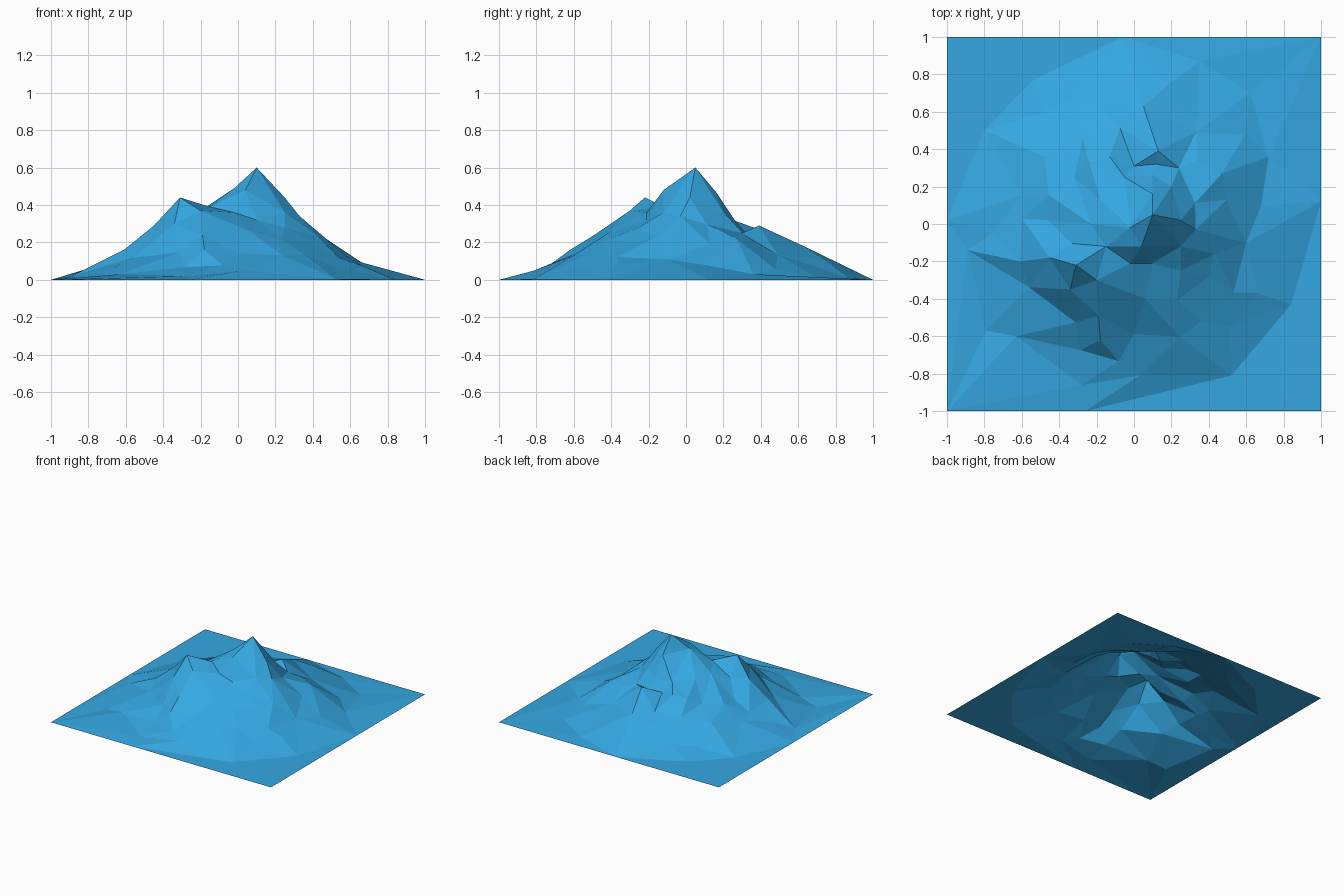
import bpy, bmesh, math, random
from mathutils import Vector
from mathutils.geometry import delaunay_2d_cdt

if "Cube" in bpy.data.objects:
    bpy.data.objects.remove(bpy.data.objects["Cube"])

random.seed(4)

# Foot of the mountain, where the slopes meet the flat sheet
foot = [(-1, .02, 0), (1, .12, 0), (-.26, -1, 0), (-.06, 1, 0), (-.54, .77, 0),
        (.35, .87, .01), (.62, .70, .01), (.72, .36, .03), (.84, -.43, 0),
        (.52, -.81, .005), (-.28, -.86, .02), (-.79, -.57, 0), (-.63, -.6, .03),
        (-.89, -.14, .02), (-.8, .5, 0)]

# Peaks, ridges and hollows
crags = [(.1, .05, .6), (-.31, -.22, .44), (.04, -.12, .48), (-.02, -.02, .49),
         (.1, .16, .47), (.25, .02, .44), (.33, -.03, .34), (.47, .27, .22),
         (-.15, -.12, .39), (-.23, 0, .35), (-.18, .13, .34), (-.32, .25, .22),
         (-.46, .02, .2), (-.05, .25, .32), (0, .31, .25), (-.13, .36, .28),
         (.13, .39, .29), (.34, .34, .22), (.1, -.21, .32), (-.02, -.21, .36),
         (.25, -.25, .28), (-.34, -.35, .3), (-.2, -.3, .37), (-.19, -.49, .24),
         (.06, -.4, .26), (-.45, -.18, .29), (-.61, -.2, .16), (.43, -.16, .23),
         (.6, -.1, .11), (.05, .63, .18), (-.18, -.62, .16), (.2, .2, .36),
         (.25, -.12, .36), (.12, .32, .25), (.1, .26, .32), (.24, .3, .25),
         (.03, -.81, .05), (.18, .74, .11), (.68, .1, .08)]

# General slope of the mountain by distance from its axis
profile = [(0, .5), (.3, .33), (.45, .235), (.6, .145), (.8, .05), (1, 0)]


def slope(r):
    for (r0, z0), (r1, z1) in zip(profile, profile[1:]):
        if r <= r1:
            return z0 + (z1 - z0) * (r - r0) / (r1 - r0)
    return 0


corners = [(x, y, 0) for x in (-1, 1) for y in (-1, 1)]
points = [Vector(p) for p in corners + foot + crags]

# Scatter facets over the remaining slopes
for radius, count in ((.38, 15), (.5, 18), (.62, 20), (.73, 16)):
    for i in range(count):
        a = math.tau * (i + random.uniform(-.3, .3)) / count
        r = radius + random.uniform(-.04, .04)
        p = Vector((r * math.cos(a), r * math.sin(a), slope(r) + random.uniform(-.015, .01)))
        if min((p.xy - q.xy).length for q in points) > .11:
            points.append(p)

# Triangulate into one open sheet
verts, _, faces, origin, _, _ = delaunay_2d_cdt([p.xy for p in points], [], [], 0, 1e-5)
heights = [points[o[0]].z for o in origin]
mesh = bpy.data.meshes.new("mountain")
mesh.from_pydata([(v.x, v.y, z) for v, z in zip(verts, heights)], [], faces)

bm = bmesh.new()
bm.from_mesh(mesh)
for f in bm.faces:
    f.normal_update()
    if f.normal.z < 0:
        f.normal_flip()
    f.smooth = False
bm.to_mesh(mesh)
bm.free()

blue = bpy.data.materials.new("sky blue")
blue.diffuse_color = (.035, .39, .76, 1)
blue.use_nodes = True
blue.node_tree.nodes["Principled BSDF"].inputs["Base Color"].default_value = blue.diffuse_color
mesh.materials.append(blue)
bpy.context.collection.objects.link(bpy.data.objects.new("mountain", mesh))
